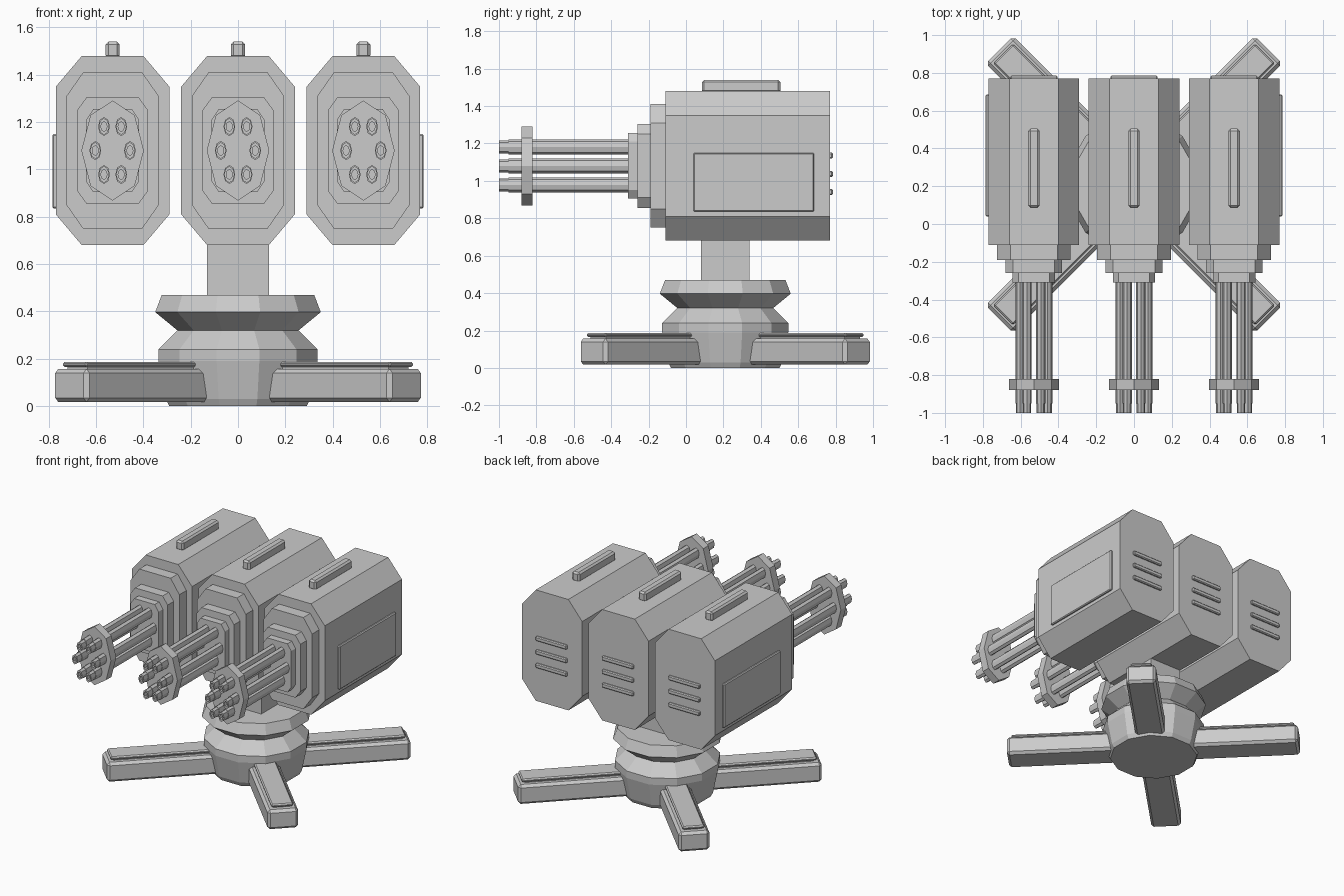
import bpy, bmesh, math
from mathutils import Matrix, Vector

if "Cube" in bpy.data.objects:
    bpy.data.objects.remove(bpy.data.objects["Cube"])

grey = bpy.data.materials.new("plain grey")
grey.diffuse_color = (0.6, 0.6, 0.6, 1)
grey.use_nodes = True
grey.node_tree.nodes["Principled BSDF"].inputs["Base Color"].default_value = grey.diffuse_color

CY = 0.21      # centre of the base along y
GZ = 1.08      # height of the gun axis


def finish(name, bm, bevel=0):
    bmesh.ops.recalc_face_normals(bm, faces=bm.faces[:])
    if bevel:
        bmesh.ops.bevel(bm, geom=bm.edges[:], offset=bevel, segments=1,
                        affect='EDGES', clamp_overlap=True)
    me = bpy.data.meshes.new(name)
    bm.to_mesh(me)
    bm.free()
    me.materials.append(grey)
    ob = bpy.data.objects.new(name, me)
    bpy.context.collection.objects.link(ob)
    return ob


def box(name, x0, x1, y0, y1, z0, z1, bevel=0):
    bm = bmesh.new()
    m = Matrix.Translation(((x0 + x1) / 2, (y0 + y1) / 2, (z0 + z1) / 2))
    m = m @ Matrix.Diagonal((x1 - x0, y1 - y0, z1 - z0, 1))
    bmesh.ops.create_cube(bm, size=1, matrix=m)
    return finish(name, bm, bevel)


def loft(bm, rings):
    """Skin a row of equal-count rings and close both ends."""
    rows = [[bm.verts.new(p) for p in r] for r in rings]
    n = len(rows[0])
    for a, b in zip(rows, rows[1:]):
        for i in range(n):
            j = (i + 1) % n
            bm.faces.new((a[i], a[j], b[j], b[i]))
    bm.faces.new(rows[0])
    bm.faces.new(rows[-1])


def chamfered(x, y, hx, hz, cx, cz):
    """Octagonal outline facing along y: half sizes and corner cuts."""
    pts = [(hx, hz - cz), (hx - cx, hz), (cx - hx, hz), (-hx, hz - cz),
           (-hx, cz - hz), (cx - hx, -hz), (hx - cx, -hz), (hx, cz - hz)]
    return [Vector((x + px, y, GZ + pz)) for px, pz in pts]


def ellipse(x, y, z, r, n=8):
    """Upright oval ring, 1.6 times as tall as wide."""
    return [Vector((x + r * math.sin(2 * math.pi * i / n), y,
                    z + 1.6 * r * math.cos(2 * math.pi * i / n))) for i in range(n)]


def gun(x, side):
    # housing with three stepped collars in front
    bm = bmesh.new()
    steps = [(0.77, -0.11, 0.24, 0.40, 0.11, 0.13),
             (-0.11, -0.19, 0.195, 0.33, 0.07, 0.10),
             (-0.19, -0.26, 0.15, 0.225, 0.04, 0.055),
             (-0.26, -0.31, 0.112, 0.175, 0.03, 0.045)]
    rings = []
    for y0, y1, *shape in steps:
        rings += [chamfered(x, y0, *shape), chamfered(x, y1, *shape)]
    loft(bm, rings)
    finish(side + "_gun_housing", bm)

    # six barrels with open muzzles
    bm = bmesh.new()
    for k in range(6):
        a = math.pi * k / 3
        bx, bz = x + 0.073 * math.cos(a), GZ + 0.117 * math.sin(a)
        loft(bm, [ellipse(bx, y, bz, r) for y, r in (
            (-0.30, 0.025), (-0.95, 0.025), (-0.95, 0.022), (-1.0, 0.022),
            (-1.0, 0.013), (-0.95, 0.013))])
    finish(side + "_barrels", bm)

    # clamp around the barrels
    bm = bmesh.new()
    loft(bm, [ellipse(x, -0.82, GZ, 0.132), ellipse(x, -0.88, GZ, 0.132)])
    finish(side + "_barrel_clamp", bm)

    # top rail and rear vents
    box(side + "_top_rail", x - 0.03, x + 0.03, 0.085, 0.505, 1.47, 1.54, 0.012)
    for k in range(3):
        z = 0.94 + 0.0975 * k
        box(side + "_rear_vent", x - 0.125, x + 0.125, 0.755, 0.785,
            z - 0.016, z + 0.016, 0.006)


for x, side in ((-0.53, "left"), (0, "middle"), (0.53, "right")):
    gun(x, side)

# outer side panels
box("right_side_panel", 0.76, 0.785, 0.04, 0.685, 0.835, 1.15, 0.006)
box("left_side_panel", -0.785, -0.76, 0.04, 0.685, 0.835, 1.15, 0.006)

# neck
box("neck", -0.13, 0.13, CY - 0.13, CY + 0.13, 0.44, 0.70)

# faceted turned base
bm = bmesh.new()
profile = [(0.29, 0), (0.305, 0.03), (0.337, 0.19), (0.337, 0.24),
           (0.256, 0.32), (0.35, 0.397), (0.322, 0.47)]
rings = []
for r, z in profile:
    r /= math.cos(math.pi / 12)
    rings.append([(r * math.cos(math.pi * (2 * i + 1) / 12),
                   CY + r * math.sin(math.pi * (2 * i + 1) / 12), z)
                  for i in range(12)])
loft(bm, rings)
finish("base", bm)

# four diagonal legs, each with a raised top plate
for k in range(4):
    turn = Matrix.Translation((0, CY, 0)) @ Matrix.Rotation(
        math.pi / 4 + k * math.pi / 2, 4, 'Z')
    for part in (box("leg", 0.15, 1.008, -0.1025, 0.1025, 0.017, 0.157, 0.018),
                 box("leg_plate_riser", 0.27, 0.96, -0.06, 0.06, 0.15, 0.17),
                 box("leg_plate", 0.27, 0.98, -0.073, 0.073, 0.165, 0.187, 0.008)):
        part.data.transform(turn)
